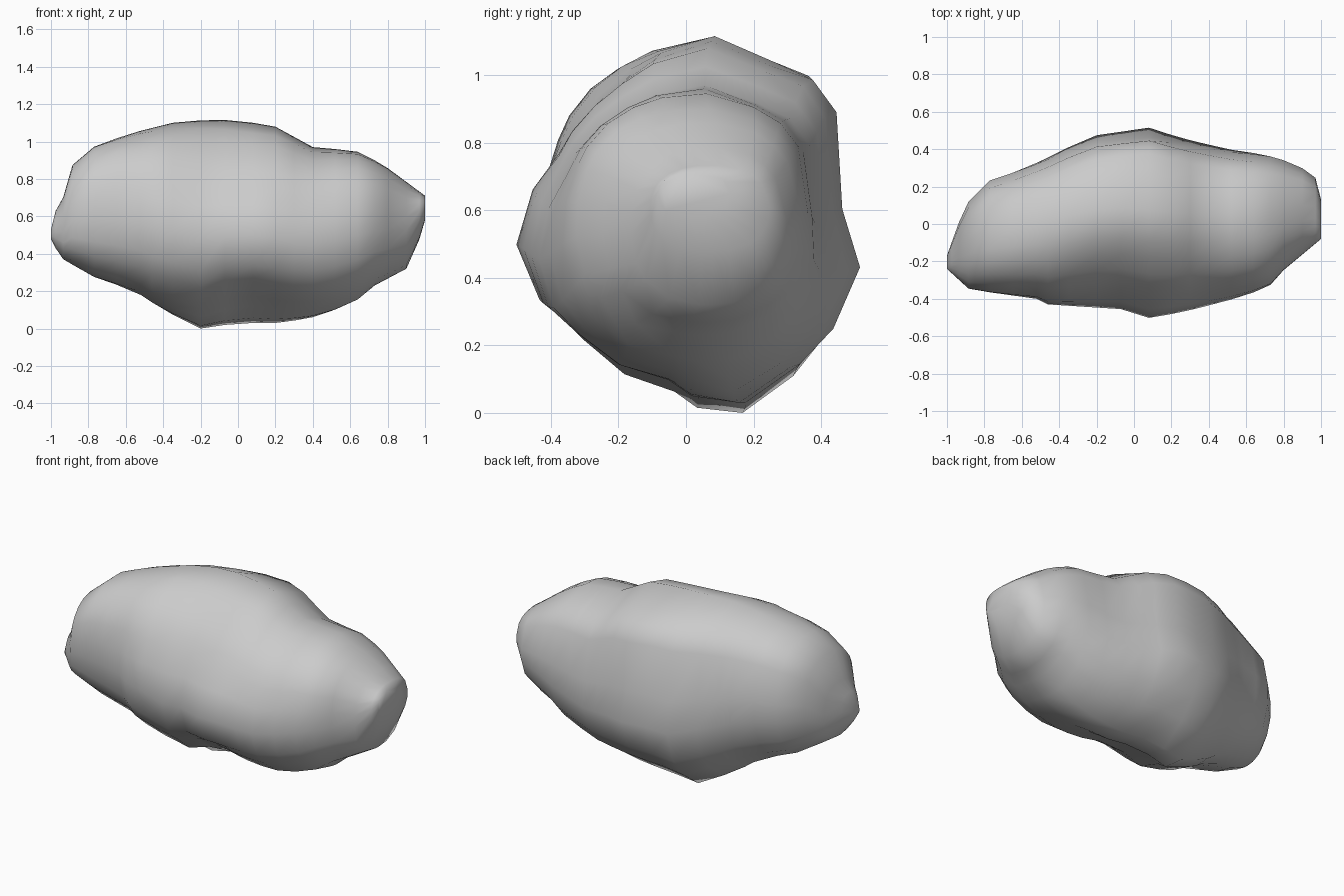
import bpy, bmesh, math

if "Cube" in bpy.data.objects:
    bpy.data.objects.remove(bpy.data.objects["Cube"])

# Outline curves along the length: (x, value)
TOP = [(-1, .53), (-.98, .62), (-.93, .71), (-.89, .87), (-.76, .98), (-.55, 1.05), (-.35, 1.10),
       (-.12, 1.12), (.18, 1.09), (.4, .97), (.63, .95), (.77, .88), (1, .71)]
BOTTOM = [(-1, .48), (-.95, .38), (-.78, .28), (-.55, .2), (-.4, .1), (-.2, .0), (.0, .03),
          (.23, .03), (.45, .07), (.65, .16), (.73, .23), (.9, .32), (.98, .5), (1, .58)]
BACK = [(-1, -.17), (-.94, 0), (-.88, .13), (-.78, .23), (-.6, .29), (-.47, .35), (-.23, .47),
        (.08, .515), (.25, .46), (.5, .4), (.7, .37), (.87, .32), (.98, .24), (1, .13)]
FRONT = [(-1, -.24), (-.88, -.35), (-.52, -.4), (-.46, -.43), (-.07, -.455), (.09, -.505), (.3, -.46),
         (.5, -.41), (.72, -.34), (.76, -.28), (1, -.08)]
# Cross-section of the middle: (y, z)
MIDDLE = [(.07, 1.12), (.25, 1.04), (.37, 1.0), (.44, .9), (.455, .6), (.51, .42), (.43, .23),
          (.33, .12), (.17, 0), (.02, .03), (-.05, .1), (-.2, .155), (-.33, .25), (-.44, .32),
          (-.51, .49), (-.46, .66), (-.38, .77), (-.34, .84), (-.27, .92), (-.19, .99), (-.1, 1.06)]
STATIONS = [-1, -.975, -.935, -.885, -.77, -.65, -.52, -.46, -.35, -.2, -.07, .08, .2, .3, .4, .52,
            .64, .73, .8, .9, .97, 1]


def lerp(curve, x):
    for (x0, v0), (x1, v1) in zip(curve, curve[1:]):
        if x <= x1:
            return v0 + (v1 - v0) * (x - x0) / (x1 - x0)
    return curve[-1][1]


def section(x):
    # Angular in the middle, rounder towards the ends, fitted to the outlines
    w = min(1, abs(x - .05) * 1.3)
    pts = []
    for y, z in MIDDLE:
        u, v = y / .51, (z - .56) / .56
        r = (abs(u) ** 2.4 + abs(v) ** 2.4) ** (1 / 2.4)
        k = (1 - w) + w / r
        pts.append((u * k, v * k))
    us, vs = [p[0] for p in pts], [p[1] for p in pts]
    y0, y1, z0, z1 = (lerp(c, x) for c in (FRONT, BACK, BOTTOM, TOP))
    return [(x, y0 + (y1 - y0) * (u - min(us)) / (max(us) - min(us)),
             z0 + (z1 - z0) * (v - min(vs)) / (max(vs) - min(vs))) for u, v in pts]


# Boulder: loft the sections along x
bm = bmesh.new()
rings = [[bm.verts.new(p) for p in section(x)] for x in STATIONS]
n = len(MIDDLE)
for a, b in zip(rings, rings[1:]):
    for i in range(n):
        j = (i + 1) % n
        bm.faces.new((a[i], a[j], b[j], b[i]))
bm.faces.new(rings[0])
bm.faces.new(rings[-1])
bmesh.ops.recalc_face_normals(bm, faces=bm.faces[:])
for f in bm.faces:
    f.smooth = True
mesh = bpy.data.meshes.new("boulder")
bm.to_mesh(mesh)
bm.free()
boulder = bpy.data.objects.new("boulder", mesh)
bpy.context.collection.objects.link(boulder)
